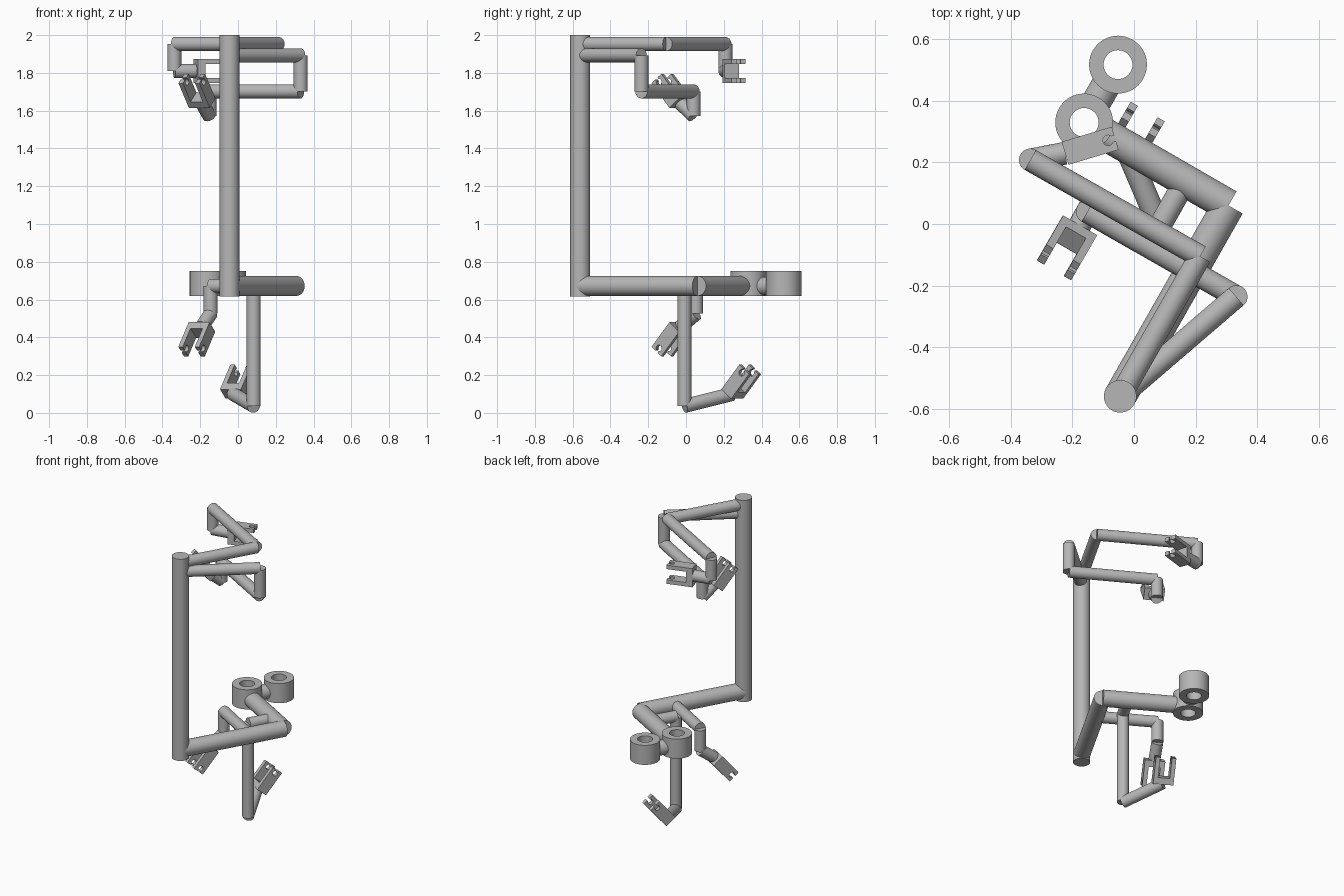
import bpy, bmesh, math
from mathutils import Vector, Matrix

cube = bpy.data.objects.get("Cube")
if cube:
    bpy.data.objects.remove(cube, do_unlink=True)

# Single grey material
grey = bpy.data.materials.new("plain grey")
grey.use_nodes = True
grey.diffuse_color = (0.47, 0.47, 0.47, 1)
grey.node_tree.nodes["Principled BSDF"].inputs["Base Color"].default_value = (0.47, 0.47, 0.47, 1)


def finish(name, bm, matrix=Matrix()):
    bmesh.ops.recalc_face_normals(bm, faces=bm.faces)
    mesh = bpy.data.meshes.new(name)
    bm.to_mesh(mesh)
    bm.free()
    mesh.materials.append(grey)
    obj = bpy.data.objects.new(name, mesh)
    obj.matrix_world = matrix
    bpy.context.collection.objects.link(obj)
    bpy.ops.object.select_all(action='DESELECT')
    obj.select_set(True)
    bpy.context.view_layer.objects.active = obj
    bpy.ops.object.shade_smooth_by_angle(angle=math.radians(30))
    return obj


def tube(name, start, end, radius):
    """Flat-ended round bar between two points."""
    a, b = Vector(start), Vector(end)
    bm = bmesh.new()
    bmesh.ops.create_cone(bm, cap_ends=True, segments=48, radius1=radius,
                          radius2=radius, depth=(b - a).length)
    turn = (b - a).to_track_quat('Z', 'Y').to_matrix().to_4x4()
    return finish(name, bm, Matrix.Translation((a + b) / 2) @ turn)


def chain(name, points, radius):
    """Bars that meet end to end, without rounded joints."""
    for i, (a, b) in enumerate(zip(points, points[1:])):
        tube(f"{name}_link_{i + 1}", a, b, radius)


def ring(name, x, y, low, high, outer, inner):
    """Thick ring with an open bore."""
    bm = bmesh.new()
    profile = [(inner, low), (outer, low), (outer, high), (inner, high)]
    verts = [bm.verts.new((r, 0, z)) for r, z in profile]
    edges = [bm.edges.new((verts[i], verts[(i + 1) % 4])) for i in range(4)]
    bmesh.ops.spin(bm, geom=verts + edges, axis=(0, 0, 1), cent=(0, 0, 0),
                   angle=math.tau, steps=48)
    bmesh.ops.remove_doubles(bm, verts=bm.verts, dist=0.0001)
    return finish(name, bm, Matrix.Translation((x, y, 0)))


def slab(bm, outline, low, high):
    face = bm.faces.new([bm.verts.new((x, y, low)) for x, y in outline])
    out = bmesh.ops.extrude_face_region(bm, geom=[face])
    verts = [v for v in out["geom"] if isinstance(v, bmesh.types.BMVert)]
    bmesh.ops.translate(bm, verts=verts, vec=(0, 0, high - low))


def gripper(name, base, direction, spread):
    """Two notched plates joined by a block at the wrist."""
    length, half, outer, plate, block = 0.17, 0.039, 0.064, 0.027, 0.042
    hole, centre = 0.017, 0.17 - 0.024
    outline = [(0, half), (0, -half), (length, -half), (length, -0.009)]
    for i in range(17):
        t = math.radians(-33 - i * (294 / 16))
        outline.append((centre + hole * math.cos(t), hole * math.sin(t)))
    outline += [(length, 0.009), (length, half)]
    bm = bmesh.new()
    for low in (-outer, outer - plate):
        slab(bm, outline, low, low + plate)
    slab(bm, [(0, half), (0, -half), (block, -half), (block, half)],
         plate - outer, outer - plate)
    d, s = Vector(direction).normalized(), Vector(spread).normalized()
    w = s.cross(d)
    matrix = Matrix((d, w, s)).transposed().to_4x4()
    matrix.translation = Vector(base)
    return finish(name, bm, matrix)


# Main post and lower beam
thick, thin = 0.053, 0.037
px, py, low_z = -0.045, -0.56, 0.672
tube("main_post", (px, py, 0.616), (px, py, 2.0), thick)
chain("lower_beam", [(px, py, low_z), (0.307, 0.06, low_z), (-0.095, 0.292, low_z)], thick)

# Pair of rings at the end of the beam
ring("near_ring", -0.162, 0.33, 0.618, 0.752, 0.094, 0.047)
ring("far_ring", -0.052, 0.518, 0.618, 0.752, 0.094, 0.047)
tube("ring_connector", (-0.126, 0.391, low_z), (-0.088, 0.457, low_z), 0.048)

# Directions shared by the wrists: across the fingers, and along them
across = (0.866, -0.5, 0)
flat, rise = 0.643, 0.766
upright = (0, 0, 1)

# Hanging leg with its gripper
foot = (-0.025, 0.245, 0.1)
chain("hanging_leg", [(0.167, 0.14, low_z), (0.083, -0.008, low_z),
                      (0.083, -0.008, 0.037), foot], thin)
gripper("leg_gripper", foot, (0.5 * flat, 0.866 * flat, rise), across)

# Lower side arm
wrist = (-0.191, -0.03, 0.455)
chain("lower_arm", [(0.19, -0.143, low_z), (-0.145, 0.053, low_z),
                    (-0.145, 0.053, 0.525), wrist], thin)
gripper("lower_arm_gripper", wrist, (-0.5 * flat, -0.866 * flat, -rise), across)

# Upper arm at the top of the post
wrist = (-0.224, 0.23, 1.81)
chain("top_arm", [(px, py, 1.953), (0.215, -0.105, 1.953), (-0.337, 0.208, 1.953),
                  (-0.337, 0.208, 1.81), wrist], thin)
gripper("top_arm_gripper", wrist, (0.958, 0.287, 0), upright)

# Second upper arm, stepping down
wrist = (-0.19, -0.03, 1.64)
chain("second_arm", [(px, py, 1.893), (0.332, -0.236, 1.893), (0.332, -0.236, 1.702),
                     (-0.152, 0.04, 1.702), (-0.152, 0.04, 1.572), wrist], thin)
gripper("second_arm_gripper", wrist, (-0.5 * flat, -0.866 * flat, rise), across)
